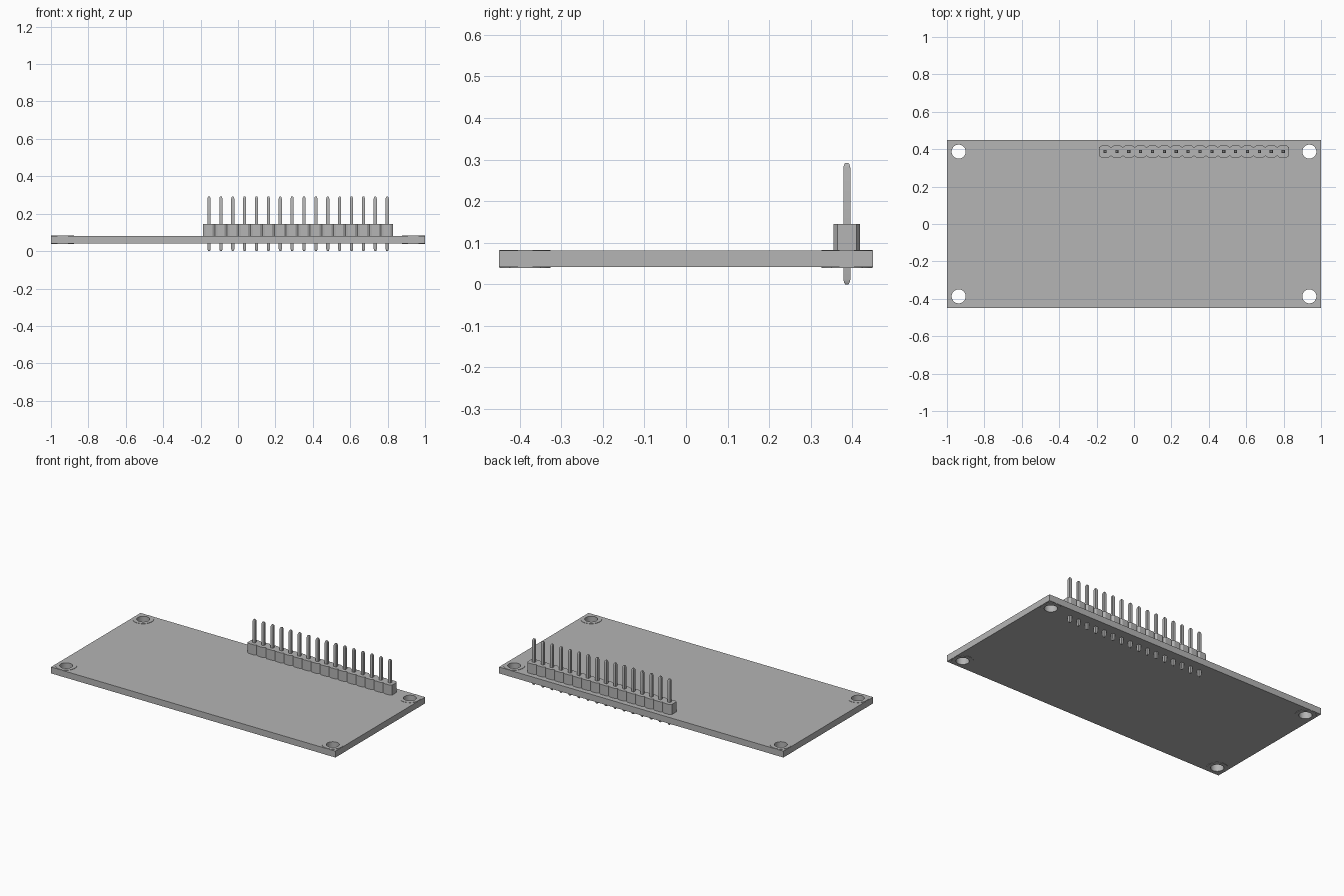
import bpy, bmesh
from math import cos, sin, pi

cube = bpy.data.objects.get("Cube")
if cube:
    bpy.data.objects.remove(cube, do_unlink=True)

grey = bpy.data.materials.new("plain grey")
grey.use_nodes = True
COLOR = (0.46, 0.46, 0.46, 1)
grey.diffuse_color = COLOR
grey.node_tree.nodes["Principled BSDF"].inputs["Base Color"].default_value = COLOR

BOARD_LOW, BOARD_TOP = 0.041, 0.081
FOIL = 0.002
HALF_Y = 0.45
HOLE_X, HOLE_Y, HOLE_R, PAD_R = 0.9375, 0.387, 0.0375, 0.0615
PITCH, PINS, FIRST_X, ROW_Y = 0.0635, 16, -0.155, 0.387


def circle(x, y, r, n=48):
    return [(x + r * cos(2 * pi * i / n), y + r * sin(2 * pi * i / n)) for i in range(n)]


def plate(name, loops, low, high):
    """Flat slab from closed outlines; inner outlines become holes."""
    curve = bpy.data.curves.new(name, 'CURVE')
    curve.dimensions = '2D'
    curve.fill_mode = 'BOTH'
    curve.extrude = (high - low) / 2
    for loop in loops:
        spline = curve.splines.new('POLY')
        spline.points.add(len(loop) - 1)
        for point, (x, y) in zip(spline.points, loop):
            point.co = (x, y, 0, 1)
        spline.use_cyclic_u = True
    temp = bpy.data.objects.new(name + "_outline", curve)
    bpy.context.collection.objects.link(temp)
    graph = bpy.context.evaluated_depsgraph_get()
    mesh = bpy.data.meshes.new_from_object(temp.evaluated_get(graph))
    bpy.data.objects.remove(temp, do_unlink=True)
    bm = bmesh.new()
    bm.from_mesh(mesh)
    bmesh.ops.remove_doubles(bm, verts=bm.verts, dist=0.00005)
    bmesh.ops.translate(bm, verts=bm.verts, vec=(0, 0, (low + high) / 2))
    bmesh.ops.recalc_face_normals(bm, faces=bm.faces)
    return finish(name, bm, mesh)


def finish(name, bm, mesh=None):
    mesh = mesh or bpy.data.meshes.new(name)
    bm.to_mesh(mesh)
    bm.free()
    mesh.materials.clear()
    mesh.materials.append(grey)
    obj = bpy.data.objects.new(name, mesh)
    bpy.context.collection.objects.link(obj)
    bpy.ops.object.select_all(action='DESELECT')
    obj.select_set(True)
    bpy.context.view_layer.objects.active = obj
    bpy.ops.object.shade_smooth_by_angle(angle=pi / 9)
    return obj


# Circuit board with four mounting holes
corners = [(sx * HOLE_X, sy * HOLE_Y) for sx in (-1, 1) for sy in (-1, 1)]
outline = [(-1, -HALF_Y), (1, -HALF_Y), (1, HALF_Y), (-1, HALF_Y)]
plate("circuit_board", [outline] + [circle(x, y, HOLE_R) for x, y in corners],
      BOARD_LOW, BOARD_TOP)

# Raised ring around each hole, on both faces
for x, y in corners:
    name = ("back" if y > 0 else "front") + ("_left" if x > 0 else "_right")
    ring = [circle(x, y, PAD_R), circle(x, y, HOLE_R)]
    plate(name + "_upper_ring", ring, BOARD_TOP, BOARD_TOP + FOIL)
    plate(name + "_lower_ring", ring, BOARD_LOW - FOIL, BOARD_LOW)

# Header strip: one outline running along the chamfered cells and back
half, cut_x, cut_y = PITCH / 2, 0.013, 0.009
front_edge = []
for i in range(PINS):
    x = FIRST_X + i * PITCH
    front_edge += [(x - half, -half + cut_y), (x - half + cut_x, -half),
                   (x + half - cut_x, -half)]
front_edge.append((FIRST_X + (PINS - 0.5) * PITCH, -half + cut_y))
strip = [(x, ROW_Y + y) for x, y in front_edge]
strip += [(x, ROW_Y - y) for x, y in reversed(front_edge)]
plate("header_strip", [strip], BOARD_TOP, 0.145)

# Square pins with tapered tips: (height, half width) sections
SECTIONS = [(0, 0.004), (0.004, 0.0065), (0.012, 0.0085),
            (0.28, 0.0085), (0.288, 0.0065), (0.292, 0.004)]
bm = bmesh.new()
for i in range(PINS):
    x = FIRST_X + i * PITCH
    rings = [[bm.verts.new((x + sx * w, ROW_Y + sy * w, z))
              for sx, sy in ((-1, -1), (1, -1), (1, 1), (-1, 1))] for z, w in SECTIONS]
    for a, b in zip(rings, rings[1:]):
        for k in range(4):
            n = (k + 1) % 4
            bm.faces.new((a[k], a[n], b[n], b[k]))
    bm.faces.new(rings[0][::-1])
    bm.faces.new(rings[-1])
finish("header_pins", bm)
